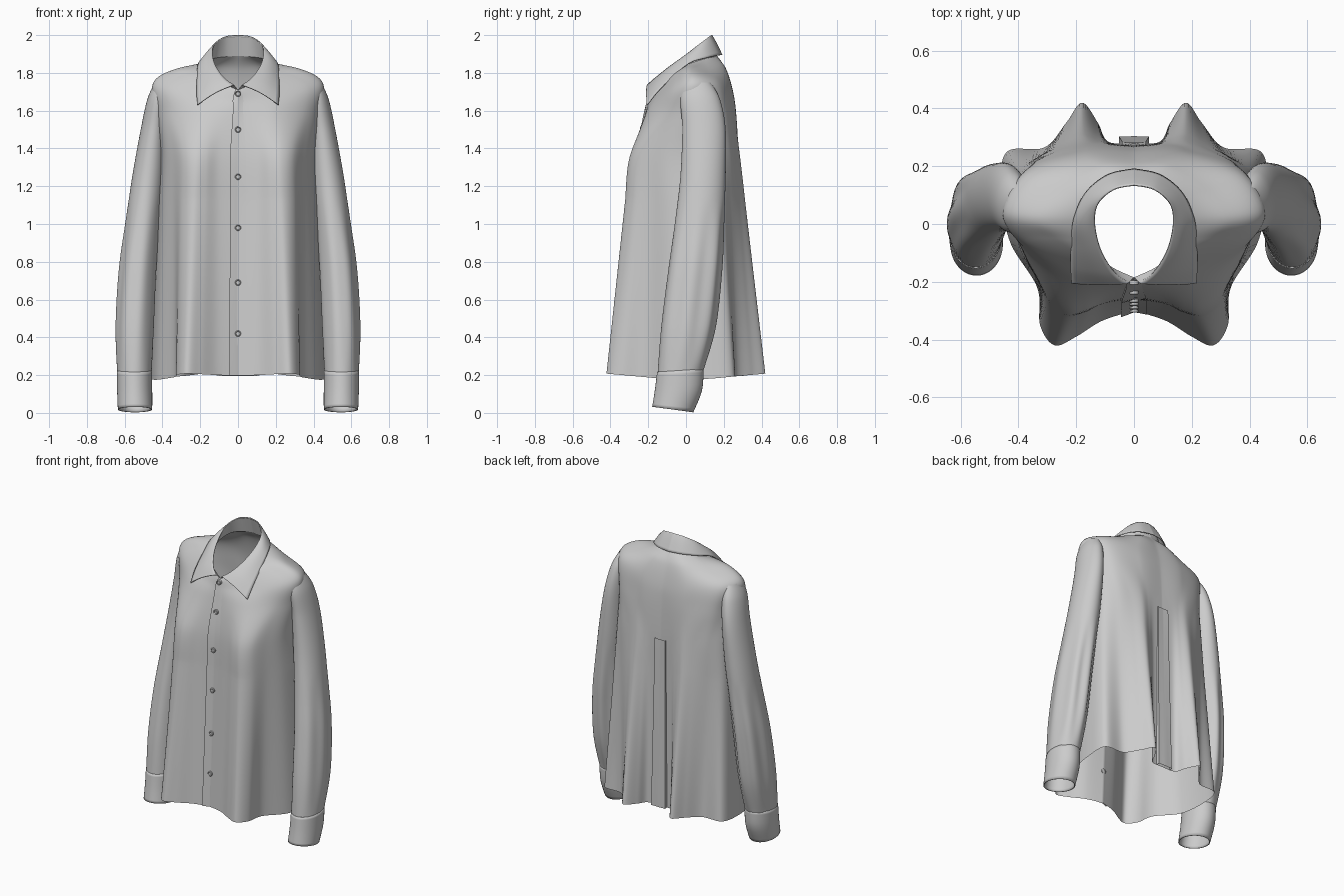
import bpy, bmesh, math
from mathutils import Vector, Matrix

if "Cube" in bpy.data.objects:
    bpy.data.objects.remove(bpy.data.objects["Cube"])

HALF = 120  # columns in half of the garment, front centre to back centre


def spline(pts, t):
    """Catmull-Rom point at t in 0..1 through tuples of any length."""
    n = len(pts) - 1
    i = min(int(t * n), n - 1)
    f = t * n - i
    a, b, c, d = pts[max(i - 1, 0)], pts[i], pts[i + 1], pts[min(i + 2, n)]
    return tuple(0.5 * (2 * q + (r - p) * f + (2 * p - 5 * q + 4 * r - s) * f * f
                        + (3 * q - p - 3 * r + s) * f ** 3) for p, q, r, s in zip(a, b, c, d))


def sample(pts, n=HALF):
    return [Vector(spline(pts, i / n)) for i in range(n + 1)]


def mirror(p):
    return Vector((-p[0], p[1], p[2]))


def make_grid(name, rows, closed=False, thick=0, angle=40):
    """Skin a list of equal-length point rows into a smooth sheet."""
    bm = bmesh.new()
    vs = [[bm.verts.new(p) for p in r] for r in rows]
    m = len(rows[0])
    for a, b in zip(vs, vs[1:]):
        for j in range(m if closed else m - 1):
            k = (j + 1) % m
            bm.faces.new((a[j], a[k], b[k], b[j]))
    bmesh.ops.recalc_face_normals(bm, faces=bm.faces)
    me = bpy.data.meshes.new(name)
    bm.to_mesh(me)
    bm.free()
    ob = bpy.data.objects.new(name, me)
    bpy.context.collection.objects.link(ob)
    bpy.ops.object.select_all(action='DESELECT')
    ob.select_set(True)
    bpy.context.view_layer.objects.active = ob
    bpy.ops.object.shade_smooth_by_angle(angle=math.radians(angle))
    if thick:
        mod = ob.modifiers.new("thickness", 'SOLIDIFY')
        mod.thickness = thick
        mod.offset = 0
    return ob


# Body cross-sections, right half from front centre to back centre
hem = [(0, -.30), (.11, -.335), (.2, -.39), (.275, -.42), (.325, -.35), (.335, -.22), (.43, -.06),
       (.46, .12), (.44, .25), (.31, .265), (.235, .35), (.18, .42), (.125, .35), (.09, .285), (0, .28)]
chest = [(0, -.25), (.1, -.265), (.17, -.29), (.23, -.295), (.29, -.26), (.34, -.18), (.39, -.08),
         (.41, .05), (.40, .16), (.33, .23), (.25, .265), (.18, .285), (.12, .28), (.07, .275), (0, .27)]
upper = [(0, -.215, 1.58), (.2, -.205, 1.58), (.36, -.11, 1.58), (.43, .03, 1.58),
         (.36, .2, 1.58), (.17, .262, 1.58), (0, .26, 1.58)]
shoulder = [(0, -.20, 1.66), (.2, -.15, 1.68), (.38, -.06, 1.72), (.45, .04, 1.745),
            (.37, .17, 1.74), (.17, .24, 1.72), (0, .245, 1.70)]
yoke = [(0, -.195, 1.69), (.14, -.135, 1.735), (.27, -.05, 1.79), (.33, .02, 1.82),
        (.26, .12, 1.82), (.12, .2, 1.83), (0, .21, 1.82)]
neck = [(0, -.185, 1.71), (.09, -.14, 1.75), (.14, -.07, 1.80), (.155, .01, 1.845),
        (.13, .1, 1.875), (.07, .15, 1.885), (0, .165, 1.89)]

hem_c = sample([(x, y, .17 + .09 * abs(y)) for x, y in hem])
chest_c = sample([(x, y, 1.36) for x, y in chest])
low_c = [h.lerp(c, .8) for h, c in zip(hem_c, chest_c)]
levels = [low_c, chest_c] + [sample(r) for r in (upper, shoulder, yoke, neck)]
half_rows = [[h.lerp(c, i / 24) for h, c in zip(hem_c, low_c)] for i in range(24)]
for i in range(41):
    half_rows.append([Vector(spline([lv[j] for lv in levels], i / 40)) for j in range(HALF + 1)])
make_grid("shirt_body", [r + [mirror(p) for p in r[-2:0:-1]] for r in half_rows], closed=True)


def col(row, j):
    """Column j of a row; negative or past the back centre means the left side."""
    if j < 0:
        return mirror(row[-j])
    return row[j] if j <= HALF else mirror(row[2 * HALF - j])


# Front button placket: overlap edge stands proud on the left only
placket = []
for r in half_rows:
    cols = range(-4, 5)
    placket.append([col(r, -4).copy()] +
                   [col(r, j) + Vector((0, -.001 - .009 * (4 - j) / 8, 0)) for j in cols])
make_grid("front_placket", placket, angle=30)

# Back box pleat, deeper toward the hem
pleat = []
for r in half_rows:
    if r[HALF].z < 1.36:
        depth = .008 + .016 * (1.36 - r[HALF].z) / 1.17
        cols = range(HALF - 5, HALF + 6)
        pleat.append([col(r, HALF - 5).copy()] + [col(r, j) + Vector((0, depth, 0)) for j in cols]
                     + [col(r, HALF + 5).copy()])
make_grid("back_pleat", pleat, angle=30)

# Collar: stand rises from the neck to the fold, then falls to the pointed outer edge
fold = [(.02, -.205, 1.735), (.07, -.165, 1.77), (.115, -.09, 1.83), (.135, 0, 1.895),
        (.125, .07, 1.95), (.07, .12, 1.99), (0, .135, 2.0)]
outer = [(.215, -.205, 1.63), (.218, -.15, 1.70), (.216, -.07, 1.78), (.207, .02, 1.853),
         (.165, .11, 1.88), (.09, .17, 1.893), (0, .19, 1.895)]
neck_c, fold_c, outer_c = sample(neck, 48), sample(fold, 48), sample(outer, 48)


def both_sides(r):
    return r + [mirror(p) for p in r[-2::-1]]


make_grid("collar_stand", [both_sides([a.lerp(b, i / 6) for a, b in zip(neck_c, fold_c)])
                           for i in range(7)])
fall = []
for i in range(11):
    t = i / 10
    lift = Vector((0, -.004, .012)) * math.sin(math.pi * t)
    fall.append(both_sides([a.lerp(b, t) + lift for a, b in zip(fold_c, outer_c)]))
make_grid("collar_fall", fall, thick=.006)

# Sleeves and cuffs: centre x, centre y, z, half width, half depth, tilt
sleeve = [(.40, .06, 1.75, .04, .07, 0), (.42, .075, 1.66, .06, .105, 0), (.445, .095, 1.5, .07, .115, 0),
          (.475, .09, 1.25, .085, .12, 0), (.505, .07, 1.0, .091, .13, 0), (.53, .045, .75, .098, .14, 0),
          (.545, .01, .45, .1, .142, 0), (.548, -.03, .21, .091, .121, .01)]
cuff = [(.548, -.03, .225, .09, .12, .008), (.547, -.04, .12, .09, .122, 0), (.545, -.07, .018, .088, .106, -.014)]


def tube(sections, n, side, folds):
    rows = []
    for i in range(n + 1):
        t = i / n
        cx, cy, z, rx, ry, tilt = spline(sections, t)
        row = []
        for j in range(64):
            a = 2 * math.pi * j / 64
            # gathers build toward the cuff, strongest on the outer back
            w = folds * math.sin(math.pi * min(1, max(0, (t - .5) * 2))) * (.6 + .4 * math.sin(a + .5))
            k = 1 + w * math.cos(7 * a + .6)
            row.append(Vector((side * (cx + rx * k * math.cos(a)), cy + ry * k * math.sin(a),
                               z + tilt * math.sin(a))))
        rows.append(row)
    return rows


for side, label in ((1, "right"), (-1, "left")):
    make_grid(label + "_sleeve", tube(sleeve, 60, side, .06), closed=True)
    make_grid(label + "_cuff", tube(cuff, 8, side, 0), closed=True, thick=.006)

# Buttons down the placket: raised rim around a sunken face
for n, z in enumerate((1.69, 1.5, 1.25, .98, .69, .42)):
    p = min((r[0] for r in half_rows), key=lambda q: abs(q.z - z))
    profile = [(.016, .004), (.016, -.010), (.013, -.013), (.010, -.010), (.001, -.010)]
    make_grid("button_%d" % (n + 1),
              [[Vector((r * math.cos(a * math.pi / 10), p.y + d - .004, z + r * math.sin(a * math.pi / 10)))
                for a in range(20)] for r, d in profile], closed=True, angle=30)
